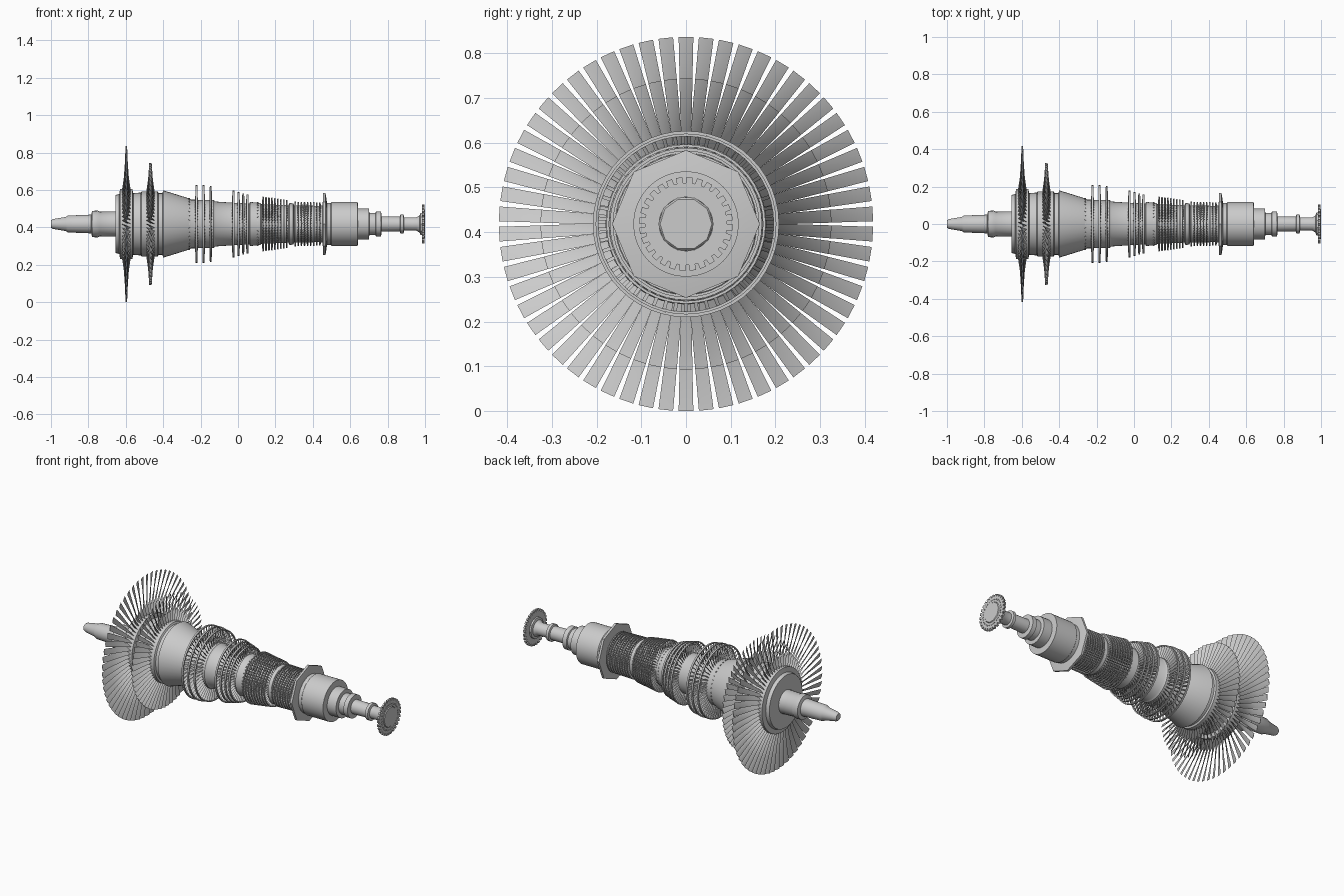
import bpy, bmesh
from math import sin, cos, pi, radians

if "Cube" in bpy.data.objects:
    bpy.data.objects.remove(bpy.data.objects["Cube"])

CZ = 0.418  # shaft height


def finish(bm, name, angle=35):
    bmesh.ops.recalc_face_normals(bm, faces=bm.faces)
    me = bpy.data.meshes.new(name)
    bm.to_mesh(me)
    bm.free()
    for p in me.polygons:
        p.use_smooth = True
    me.set_sharp_from_angle(angle=radians(angle))
    ob = bpy.data.objects.new(name, me)
    ob.location = (0, 0, CZ)
    bpy.context.collection.objects.link(ob)
    return ob


def polar(x, r, a):
    return (x, r * cos(a), r * sin(a))


def add_lathe(bm, profile, seg=40, closed=False):
    rings = [[bm.verts.new(polar(x, r, 2 * pi * i / seg)) for i in range(seg)] for x, r in profile]
    pairs = list(zip(rings, rings[1:]))
    if closed:
        pairs.append((rings[-1], rings[0]))
    else:
        bm.faces.new(rings[0])
        bm.faces.new(rings[-1])
    for a, b in pairs:
        for i in range(seg):
            j = (i + 1) % seg
            bm.faces.new((a[i], a[j], b[j], b[i]))


def lathe(name, profile, seg=40):
    bm = bmesh.new()
    add_lathe(bm, profile, seg)
    return finish(bm, name)


def add_blade(bm, x, ang, sections):
    # each section: radius, chord, thickness, twist (0 = chord along shaft)
    loops = []
    ca, sa = cos(ang), sin(ang)
    for r, c, t, tw in sections:
        tw = radians(tw)
        loop = []
        for u, v in ((-c / 2, 0), (0, t), (c / 2, 0), (0, -t * 0.4)):
            dx = u * cos(tw) - v * sin(tw)
            dt = u * sin(tw) + v * cos(tw)
            loop.append(bm.verts.new((x + dx, r * ca - dt * sa, r * sa + dt * ca)))
        loops.append(loop)
    bm.faces.new(loops[0])
    bm.faces.new(loops[-1])
    for a, b in zip(loops, loops[1:]):
        for i in range(4):
            j = (i + 1) % 4
            bm.faces.new((a[i], a[j], b[j], b[i]))


def blade_row(name, x, n, sections, shroud=None):
    bm = bmesh.new()
    for i in range(n):
        add_blade(bm, x, 2 * pi * (i + 0.5) / n, sections)
    if shroud:
        r, w = shroud
        add_lathe(bm, [(x - w, r - 0.006), (x - w, r), (x + w, r), (x + w, r - 0.006)], 48, True)
    return finish(bm, name, 25)


def studs(name, x, r, n, size, height, radial=False):
    bm = bmesh.new()
    for i in range(n):
        a = 2 * pi * i / n
        rings = []
        for h in (-height, height):
            ring = []
            for k in range(6):
                u, v = size * cos(k * pi / 3), size * sin(k * pi / 3)
                if radial:
                    dx, dr, dt = u, h, v
                else:
                    dx, dr, dt = h, u, v
                ring.append(bm.verts.new((x + dx, (r + dr) * cos(a) - dt * sin(a),
                                          (r + dr) * sin(a) + dt * cos(a))))
            rings.append(ring)
        bm.faces.new(rings[0])
        bm.faces.new(rings[1])
        for k in range(6):
            j = (k + 1) % 6
            bm.faces.new((rings[0][k], rings[0][j], rings[1][j], rings[1][k]))
    return finish(bm, name)


# Stepped shaft at the large-blade end
lathe("front_shaft", [(-1, .02), (-.99, .026), (-.92, .038), (-.91, .045), (-.785, .05),
                      (-.78, .07), (-.75, .072), (-.74, .066), (-.65, .068)], 24)

# Large wheels carrying the long blades
lathe("last_stage_wheel", [(-.655, .06), (-.655, .155), (-.635, .16), (-.63, .188), (-.565, .188),
                           (-.56, .165), (-.52, .168), (-.515, .175), (-.43, .175),
                           (-.425, .165), (-.40, .165)], 40)

# Cone and drum
lathe("drum", [(-.405, .16), (-.40, .18), (-.265, .138), (-.25, .13), (-.13, .128), (-.12, .12),
               (0, .112), (.06, .11), (.065, .118), (.12, .112), (.125, .106), (.27, .1),
               (.275, .112), (.295, .11), (.3, .099), (.45, .097)], 40)

# Rear journal and stub shaft
lathe("rear_journal", [(.44, .1), (.47, .1), (.475, .112), (.495, .112), (.5, .118), (.64, .118),
                       (.642, .082), (.70, .082), (.702, .06), (.735, .06), (.738, .067),
                       (.765, .067), (.768, .041), (.865, .039), (.868, .05), (.885, .05),
                       (.888, .036), (.955, .036), (.975, .05), (.99, .06)], 32)

# Faceted sealing flange
lathe("seal_flange", [(.452, .09), (.455, .165), (.468, .165), (.474, .13), (.476, .1)], 8)
blade_row("seal_flange_blades", .461, 48, [(.095, .012, .002, 20), (.15, .012, .002, 20)])

# Long twisted blades
blade_row("last_stage_blades", -.597, 58, [(.18, .05, .005, 20), (.25, .036, .004, 42),
                                           (.33, .033, .003, 62), (.418, .034, .002, 76)])
blade_row("second_last_stage_blades", -.468, 58, [(.165, .05, .005, 22), (.24, .036, .004, 45),
                                                  (.325, .032, .002, 66)])

# Medium shrouded stages
for i, (x, r, body) in enumerate([(-.222, .208, .125), (-.184, .208, .125), (-.146, .202, .122),
                                  (-.025, .178, .108), (.003, .17, .108), (.028, .164, .106),
                                  (.05, .157, .106)]):
    blade_row(f"medium_blades_{i + 1}", x, 50, [(body, .016, .003, 25), (r - .003, .013, .003, 40)], (r, .005))

# Short blade rows
for i in range(9):
    r = .147 - i * .0022
    blade_row(f"short_blades_{i + 1}", .134 + i * .0158, 50,
              [(.098, .011, .002, 25), (r - .002, .010, .002, 35)], (r, .0028))
for i in range(9):
    r = .119 - i * .0004
    blade_row(f"tiny_blades_{i + 1}", .306 + i * .0165, 50,
              [(.094, .011, .002, 25), (r - .002, .010, .002, 35)], (r, .003))

# Balance plugs around the drum
studs("front_balance_plugs", -.26, .136, 36, .004, .003, True)
studs("rear_balance_plugs", .105, .114, 36, .004, .003, True)

# Toothed end disc
bm = bmesh.new()
N = 28
outline = []
for i in range(N):
    for f, r in ((0, .092), (.3, .092), (.36, .105), (.94, .105)):
        outline.append((r, 2 * pi * (i + f) / N))
faces = [[bm.verts.new(polar(x, r, a)) for r, a in outline] for x in (.985, .996)]
inner = [[bm.verts.new(polar(x, .06, a)) for r, a in outline] for x in (.985, .996)]
M = len(outline)
for i in range(M):
    j = (i + 1) % M
    for a, b in ((faces[0], faces[1]), (faces[1], inner[1]), (inner[1], inner[0]), (inner[0], faces[0])):
        bm.faces.new((a[i], a[j], b[j], b[i]))
finish(bm, "toothed_disc")
lathe("toothed_disc_hub", [(.97, .045), (.975, .062), (.995, .062), (1, .058)], 10)
studs("disc_bolts", .996, .075, 30, .004, .003)
studs("hub_bolts", .998, .027, 8, .003, .002)
lathe("hub_centre_plug", [(.98, .01), (1, .01)], 10)
